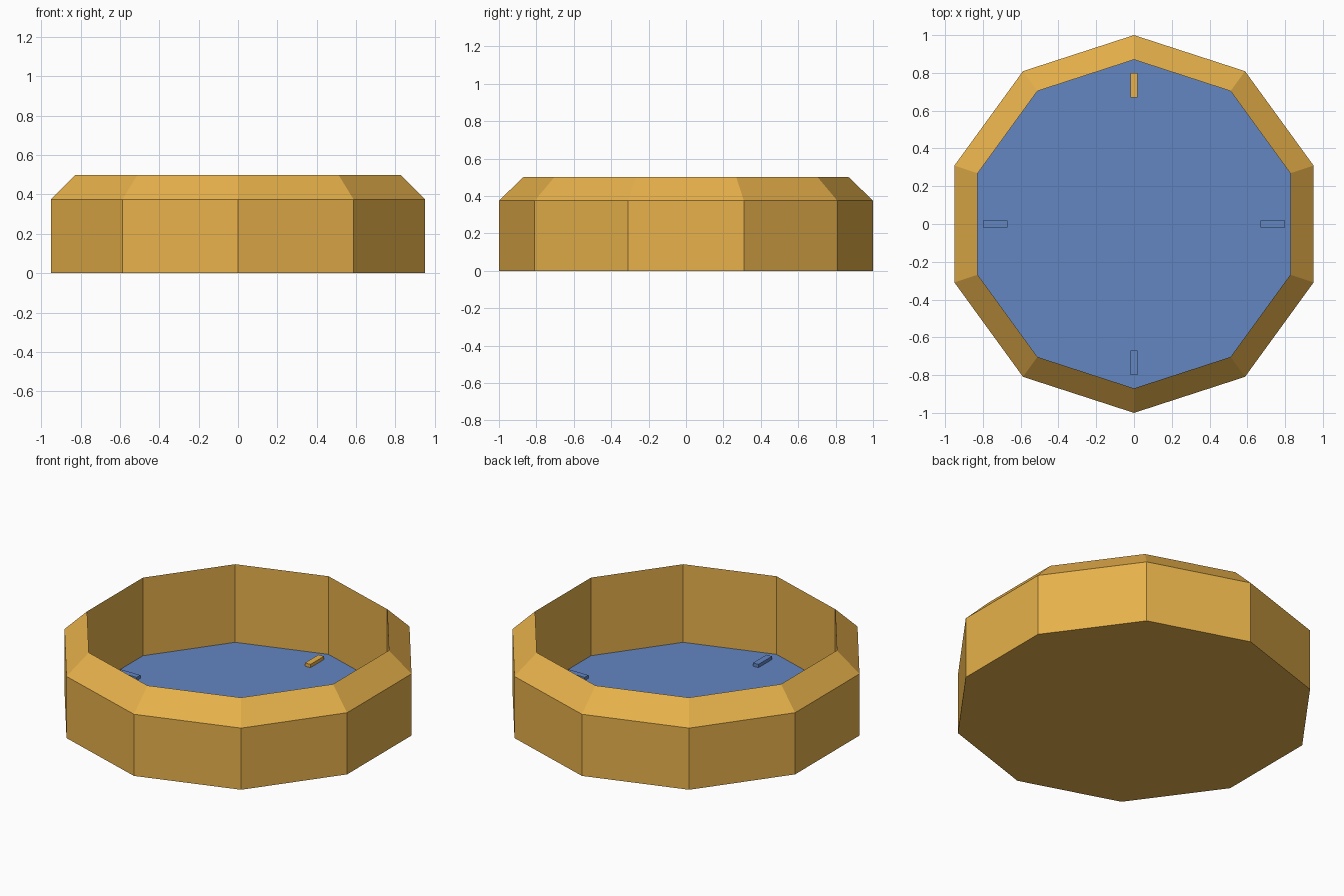
import bpy, bmesh, math

if "Cube" in bpy.data.objects:
    bpy.data.objects.remove(bpy.data.objects["Cube"])

SIDES = 10
R_OUT, R_IN = 1.0, 0.87
FLOOR = 0.025


def material(name, rgb):
    m = bpy.data.materials.new(name)
    m.diffuse_color = (*rgb, 1)
    m.use_nodes = True
    m.node_tree.nodes["Principled BSDF"].inputs["Base Color"].default_value = m.diffuse_color
    return m


wood = material("golden orange", (0.80, 0.44, 0.07))
blue = material("soft blue", (0.125, 0.24, 0.54))


def make_object(name, bm, mat):
    bmesh.ops.recalc_face_normals(bm, faces=bm.faces)
    me = bpy.data.meshes.new(name)
    bm.to_mesh(me)
    bm.free()
    me.materials.append(mat)
    ob = bpy.data.objects.new(name, me)
    bpy.context.collection.objects.link(ob)
    return ob


def ring(bm, r, z):
    # ten-sided ring with a corner pointing to +y
    angles = [math.pi / 2 + 2 * math.pi * i / SIDES for i in range(SIDES)]
    return [bm.verts.new((r * math.cos(a), r * math.sin(a), z)) for a in angles]


# Case: outer wall, sloped rim, inner wall, closed floor and base
bm = bmesh.new()
profile = [(R_OUT, 0), (R_OUT, 0.375), (R_IN, 0.5), (R_IN, FLOOR - 0.005)]
rings = [ring(bm, r, z) for r, z in profile]
for a, b in zip(rings, rings[1:]):
    for i in range(SIDES):
        j = (i + 1) % SIDES
        bm.faces.new((a[i], a[j], b[j], b[i]))
bm.faces.new(rings[0])
bm.faces.new(rings[-1])
make_object("case", bm, wood)

# Dial: thin blue plate lying on the floor
bm = bmesh.new()
low, high = ring(bm, R_IN, FLOOR - 0.004), ring(bm, R_IN, FLOOR)
bm.faces.new(low)
bm.faces.new(high)
for i in range(SIDES):
    j = (i + 1) % SIDES
    bm.faces.new((low[i], low[j], high[j], high[i]))
make_object("dial", bm, blue)

# Four raised markers, the top one in the case colour
for i, side in enumerate(("top", "left", "bottom", "right")):
    bm = bmesh.new()
    bmesh.ops.create_cube(bm, size=1)
    for v in bm.verts:
        v.co.x *= 0.036
        v.co.y = 0.735 + v.co.y * 0.13
        v.co.z = FLOOR + 0.01 + v.co.z * 0.02
    ob = make_object(side + "_marker", bm, wood if i == 0 else blue)
    ob.rotation_euler.z = i * math.pi / 2
